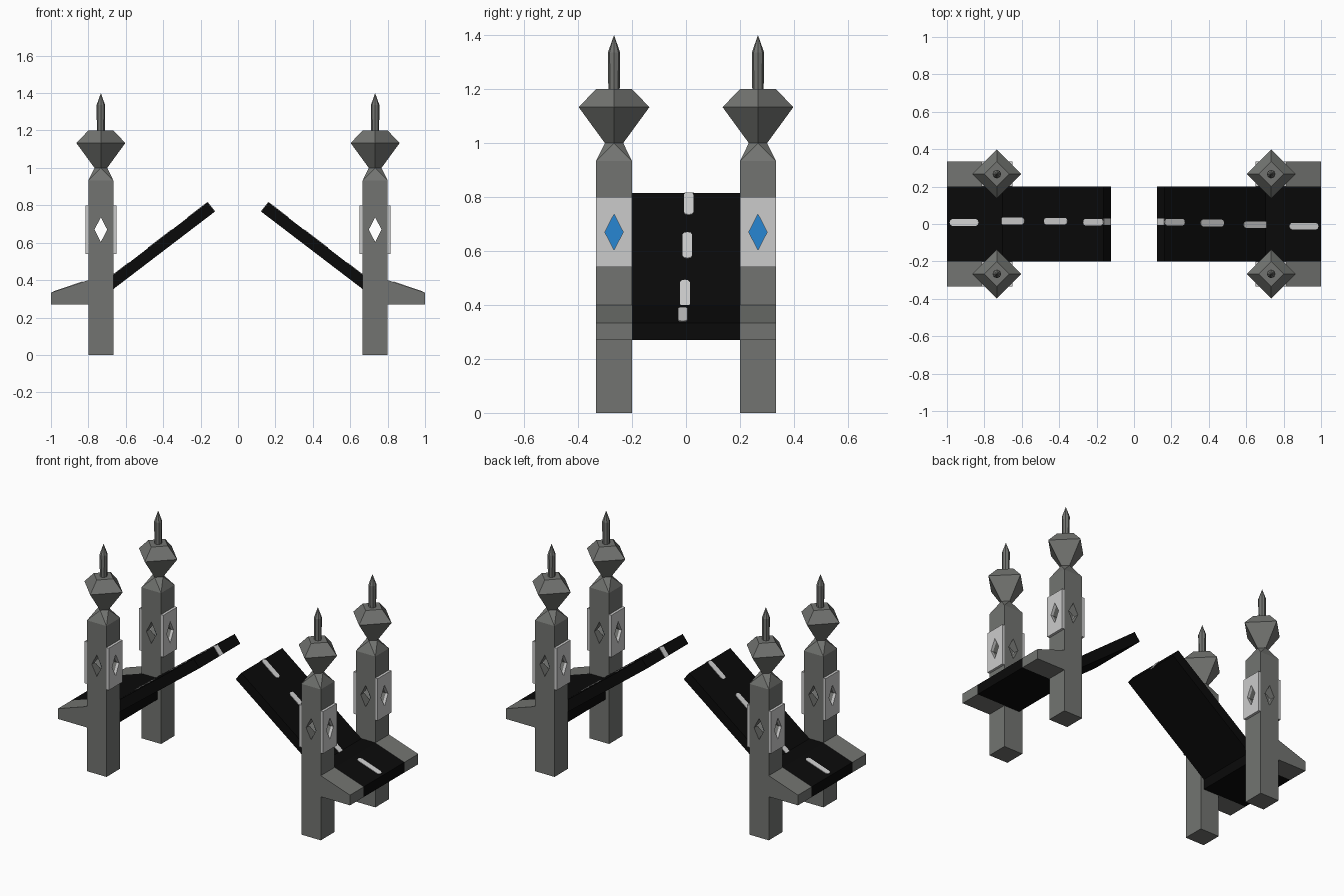
import bpy, bmesh
from math import pi, sin, cos, sqrt
from mathutils import Vector

old = bpy.data.objects.get("Cube")
if old:
    bpy.data.objects.remove(old, do_unlink=True)


def material(name, rgb):
    m = bpy.data.materials.new(name)
    m.use_nodes = True
    m.diffuse_color = (*rgb, 1)
    bsdf = m.node_tree.nodes["Principled BSDF"]
    bsdf.inputs["Base Color"].default_value = (*rgb, 1)
    bsdf.inputs["Roughness"].default_value = 0.8
    return m


STONE = material("grey stone", (0.17, 0.175, 0.165))
PANEL = material("pale stone", (0.6, 0.6, 0.6))
GLASS = material("blue glass", (0.02, 0.24, 0.65))
ROAD = material("black asphalt", (0.003, 0.003, 0.003))
PAINT = material("road paint", (0.65, 0.65, 0.65))


def finish(name, bm, mat):
    bmesh.ops.recalc_face_normals(bm, faces=bm.faces)
    mesh = bpy.data.meshes.new(name)
    bm.to_mesh(mesh)
    bm.free()
    ob = bpy.data.objects.new(name, mesh)
    bpy.context.scene.collection.objects.link(ob)
    if mat:
        mesh.materials.append(mat)
    return ob


def prism(name, outline, offset, mat):
    """Polygon of 3D points, extruded by an offset (flat if offset is None)."""
    bm = bmesh.new()
    face = bm.faces.new([bm.verts.new(p) for p in outline])
    if offset is not None:
        new = bmesh.ops.extrude_face_region(bm, geom=[face], use_keep_orig=True)["geom"]
        bmesh.ops.translate(bm, vec=offset,
                            verts=[v for v in new if isinstance(v, bmesh.types.BMVert)])
    return finish(name, bm, mat)


def side_profile(name, side, pts, y0, y1, mat):
    return prism(name, [(side * x, y0, z) for x, z in pts], (0, y1 - y0, 0), mat)


def box(name, lo, hi, mat):
    pts = [(lo[0], lo[2]), (hi[0], lo[2]), (hi[0], hi[2]), (lo[0], hi[2])]
    return side_profile(name, 1, pts, lo[1], hi[1], mat)


def loft(name, cx, cy, rings, sides, mat):
    """Stack of regular polygons given as (radius, height)."""
    bm = bmesh.new()
    loops = []
    for r, z in rings:
        loops.append([bm.verts.new((cx + r * cos(2 * pi * i / sides),
                                    cy + r * sin(2 * pi * i / sides), z))
                      for i in range(sides)])
    for a, b in zip(loops, loops[1:]):
        for i in range(sides):
            j = (i + 1) % sides
            bm.faces.new((a[i], a[j], b[j], b[i]))
    bm.faces.new(loops[0])
    bm.faces.new(loops[-1])
    bmesh.ops.remove_doubles(bm, verts=bm.verts, dist=1e-5)
    return finish(name, bm, mat)


def cut(ob, cutters):
    for c in cutters:
        mod = ob.modifiers.new("opening", 'BOOLEAN')
        mod.operation = 'DIFFERENCE'
        mod.solver = 'EXACT'
        mod.object = c
    bpy.context.view_layer.update()
    dg = bpy.context.evaluated_depsgraph_get()
    mesh = bpy.data.meshes.new_from_object(ob.evaluated_get(dg))
    ob.modifiers.clear()
    ob.data = mesh


# Towers
HALF = 0.0667
DX, DZ, WINDOW_Z = 0.034, 0.066, 0.67


def diamond(cx, cy, axis, shift):
    pts = []
    for u, w in ((DX, 0), (0, DZ), (-DX, 0), (0, -DZ)):
        along = (shift, u) if axis == 'x' else (u, shift)
        pts.append((cx + along[0], cy + along[1], WINDOW_Z + w))
    return pts


def tower(label, cx, cy):
    body = box(label + "_tower", (cx - HALF, cy - HALF, 0), (cx + HALF, cy + HALF, 0.933), STONE)
    panels = []
    for s, place in ((-1, "right"), (1, "left")):
        xs = sorted((cx + s * HALF, cx + s * (HALF + 0.016)))
        panels.append(box(f"{label}_{place}_panel", (xs[0], cy - HALF, 0.54),
                          (xs[1], cy + HALF, 0.8), PANEL))
    # Diamond windows through both directions, with a pane in the middle
    cut_x = prism("cutter_x", diamond(cx, cy, 'x', -0.12), (0.24, 0, 0), None)
    cut_y = prism("cutter_y", diamond(cx, cy, 'y', -0.12), (0, 0.24, 0), None)
    cut(body, (cut_x, cut_y))
    for p in panels:
        cut(p, (cut_x,))
    for c in (cut_x, cut_y):
        bpy.data.objects.remove(c, do_unlink=True)
    prism(label + "_window_pane", diamond(cx, cy, 'x', 0), None, GLASS)

    # Neck turns from the square shaft to the diagonal cap
    bm = bmesh.new()
    for i in range(4):
        a = i * pi / 2
        r = HALF * sqrt(2)
        bm.verts.new((cx + r * cos(a + pi / 4), cy + r * sin(a + pi / 4), 0.933))
        bm.verts.new((cx + 0.034 * cos(a), cy + 0.034 * sin(a), 1.0))
    bmesh.ops.convex_hull(bm, input=bm.verts)
    finish(label + "_neck", bm, STONE)
    loft(label + "_cap", cx, cy, ((0.034, 1.0), (0.131, 1.133), (HALF, 1.2)), 4, STONE)
    loft(label + "_spike", cx, cy, ((0.021, 1.19), (0.023, 1.335), (0, 1.4)), 8, STONE)


# Road markings: thin rounded plates lying on a sloped surface
def dash(name, side, start, end, y, round_ends=True):
    a, b = (Vector((side * p[0], y, p[1])) for p in (start, end))
    d = (b - a).normalized()
    across = Vector((0, 1, 0))
    up = d.cross(across)
    if up.z < 0:
        up = -up
    w = 0.018
    r = 0.014 if round_ends else 0
    pts = []
    for centre, turn in ((b - d * r, 0), (a + d * r, pi)):
        for i in range(5):
            t = turn - pi / 2 + pi * i / 4
            if round_ends or i in (0, 4):
                pts.append(centre + d * (r * cos(t)) + across * (w * sin(t)) - up * 0.001)
    prism(name, pts, up * 0.004, PAINT)


def ramp_top(x):
    return (x, 0.815 - 0.767 * (x - 0.163))


APPROACH = ((1.0, 0.27), (1.0, 0.333), (0.8, 0.4), (0.69, 0.4), (0.69, 0.27))
RAMP = ((0.163, 0.815), (0.124, 0.766), (0.74, 0.296), ramp_top(0.74))

for side, label in ((-1, "right"), (1, "left")):
    for end, place in ((-1, "front"), (1, "back")):
        name = f"{label}_{place}"
        tower(name, side * 0.7333, end * 0.2667)
        # Stone kerb outside each tower
        lo, hi = sorted((end * 0.2, end * 0.3333))
        side_profile(name + "_kerb", side,
                     ((0.79, 0.27), (1.0, 0.27), (1.0, 0.333), (0.8, 0.4), (0.79, 0.4)),
                     lo, hi, STONE)
    side_profile(label + "_approach_road", side, APPROACH, -0.2, 0.2, ROAD)
    side_profile(label + "_raised_deck", side, RAMP, -0.2, 0.2, ROAD)

    shift = 0.01 if side < 0 else 0
    dash(label + "_tip_dash", side, RAMP[1], RAMP[0], 0.012, False)
    dash(label + "_upper_dash", side, ramp_top(0.163), ramp_top(0.27), 0.01)
    dash(label + "_middle_dash", side, ramp_top(0.355), ramp_top(0.48), 0.005 + shift)
    dash(label + "_lower_dash", side, ramp_top(0.585), ramp_top(0.715), -0.004 + 2 * shift)
    dash(label + "_approach_dash", side, (0.83, 0.39), (0.985, 0.338), -0.012 + 2 * shift)
